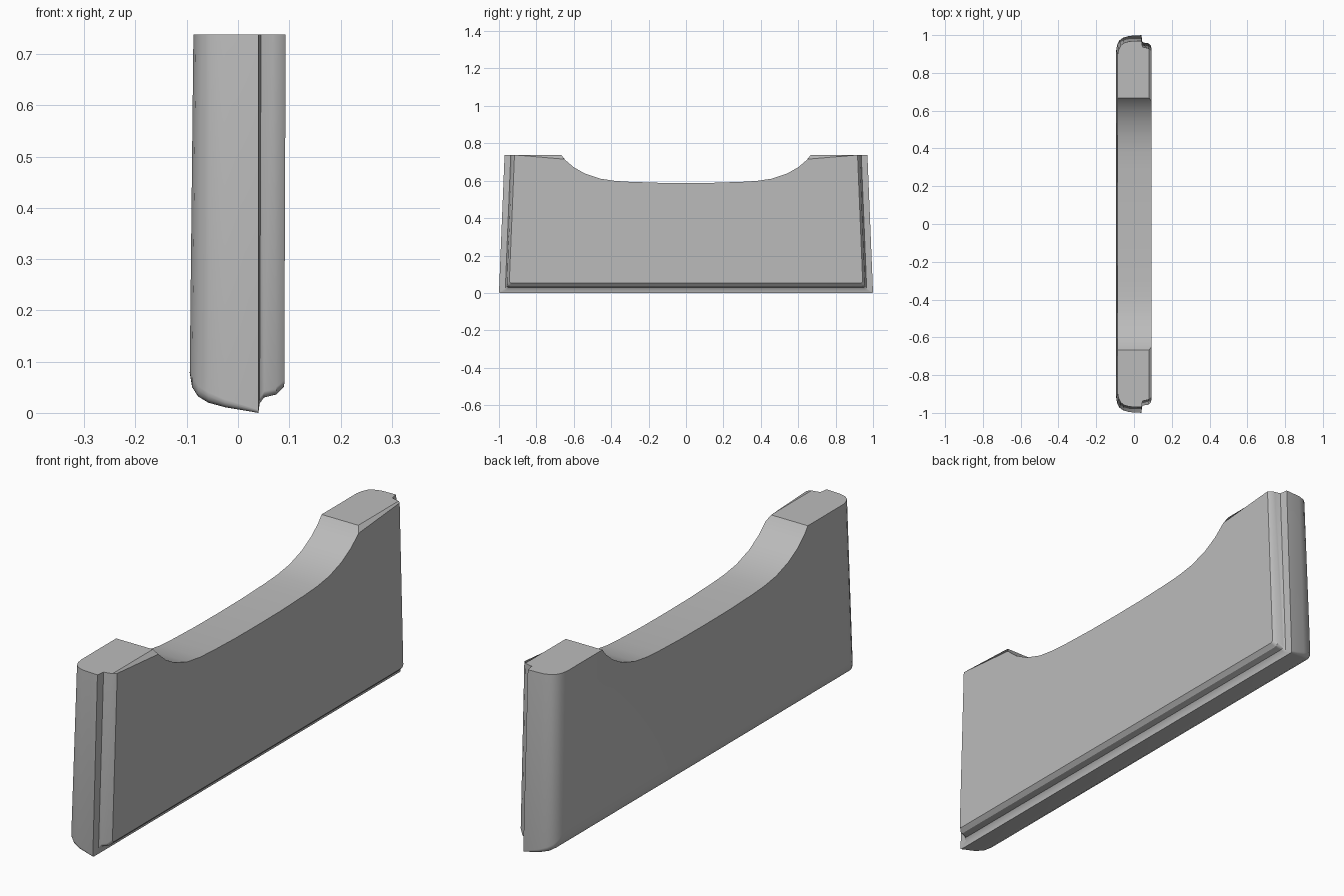
import bpy, bmesh, math

cube = bpy.data.objects.get("Cube")
if cube:
    bpy.data.objects.remove(cube, do_unlink=True)

TOP = 0.738
SCOOP = [(0.645, 0.71), (0.6, 0.672), (0.54, 0.638), (0.46, 0.611),
         (0.38, 0.599), (0.3, 0.594), (0.15, 0.589)]

grey = bpy.data.materials.new("plain grey")
grey.use_nodes = True
colour = (0.5, 0.5, 0.5, 1)
grey.diffuse_color = colour
grey.node_tree.nodes["Principled BSDF"].inputs["Base Color"].default_value = colour


def outline(inset, bottom, radius, chamfer):
    """Slab outline in y and z: tapered ends, rounded lower corners, scooped top."""
    def end_y(z):
        return 1.0 - 0.03 * z / TOP - inset
    half = []
    for step in range(5):
        a = math.radians(90 * step / 4)
        z = bottom + radius * (1 - math.cos(a))
        half.append((end_y(z) - radius * (1 - math.sin(a)), z))
    half.append((end_y(TOP), TOP))
    half.append((0.65, 0.715) if chamfer else (0.667, TOP))
    half += SCOOP
    return half + [(0, 0.588)] + [(-y, z) for y, z in reversed(half)]


# Sections across the thickness: x at bottom, x at top, end inset, bottom z, corner radius
SECTIONS = [
    (-0.095, -0.087, 0.075, 0.078, 0.02),
    (-0.090, -0.082, 0.048, 0.050, 0.02),
    (-0.078, -0.071, 0.026, 0.032, 0.02),
    (-0.058, -0.054, 0.012, 0.020, 0.02),
    (-0.025, -0.025, 0.003, 0.011, 0.015),
    (0.040, 0.040, 0.0, 0.0, 0.006),
    (0.042, 0.045, 0.033, 0.018, 0.01),      # step in to the raised panel
    (0.050, 0.068, 0.038, 0.030, 0.012),
    (0.075, 0.080, 0.041, 0.036, 0.015),
    (0.090, 0.093, 0.053, 0.052, 0.012),     # panel face with chamfered top
]

bm = bmesh.new()
rings = []
for i, (x_low, x_high, inset, bottom, radius) in enumerate(SECTIONS):
    points = outline(inset, bottom, radius, i == len(SECTIONS) - 1)
    rings.append([bm.verts.new((x_low + (x_high - x_low) * z / TOP, y, z))
                  for y, z in points])
for a, b in zip(rings, rings[1:]):
    for k in range(len(a)):
        n = (k + 1) % len(a)
        bm.faces.new((a[k], a[n], b[n], b[k]))
bm.faces.new(rings[0])
bm.faces.new(rings[-1])
bmesh.ops.recalc_face_normals(bm, faces=bm.faces[:])

mesh = bpy.data.meshes.new("scooped_panel")
bm.to_mesh(mesh)
bm.free()
mesh.materials.append(grey)
panel = bpy.data.objects.new("scooped_panel", mesh)
bpy.context.collection.objects.link(panel)

# Smooth the rounded back while keeping the steps crisp
bpy.ops.object.select_all(action='DESELECT')
panel.select_set(True)
bpy.context.view_layer.objects.active = panel
bpy.ops.object.shade_smooth_by_angle(angle=math.radians(32))
